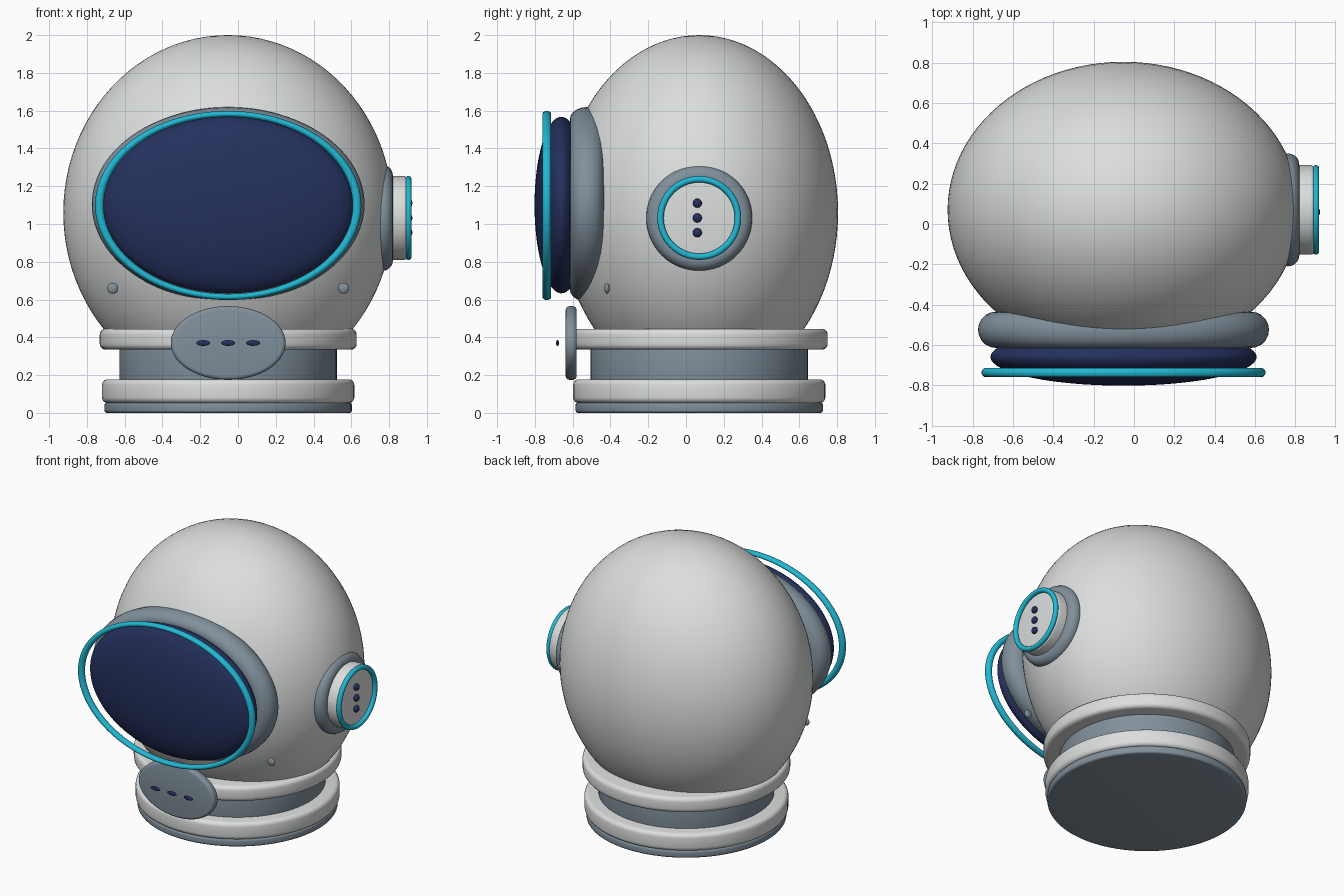
import bpy
from math import pi, radians
from mathutils import Vector

cube = bpy.data.objects.get("Cube")
if cube:
    bpy.data.objects.remove(cube, do_unlink=True)

CX, CY = -0.052, 0.07          # shared axis of shell and neck
FRONT = (pi / 2, 0, 0)         # turns a part's axis to face the front
SIDE = (0, pi / 2, 0)          # turns a part's axis to face sideways


def material(name, rgb):
    m = bpy.data.materials.new(name)
    m.use_nodes = True
    m.diffuse_color = (*rgb, 1)
    bsdf = m.node_tree.nodes["Principled BSDF"]
    bsdf.inputs["Base Color"].default_value = (*rgb, 1)
    bsdf.inputs["Roughness"].default_value = 0.5
    return m


WHITE = material("suit white", (0.72, 0.73, 0.73))
GREY = material("blue grey", (0.22, 0.28, 0.33))
NAVY = material("visor navy", (0.018, 0.03, 0.11))
CYAN = material("trim cyan", (0.015, 0.48, 0.66))


def finish(name, mat, scale=(1, 1, 1)):
    ob = bpy.context.object
    ob.name = name
    ob.scale = scale
    ob.data.materials.append(mat)
    bpy.ops.object.transform_apply(location=False, rotation=False, scale=True)
    return ob


def ellipsoid(name, mat, loc, radii, segments=32, rings=16):
    bpy.ops.mesh.primitive_uv_sphere_add(segments=segments, ring_count=rings,
                                         radius=1, location=loc)
    ob = finish(name, mat, radii)
    bpy.ops.object.shade_smooth()
    return ob


def torus(name, mat, loc, rot, outer, tube, scale=(1, 1, 1)):
    bpy.ops.mesh.primitive_torus_add(location=loc, rotation=rot,
                                     major_segments=96, minor_segments=20,
                                     major_radius=outer - tube, minor_radius=tube)
    ob = finish(name, mat, scale)
    bpy.ops.object.shade_smooth()
    return ob


def disc(name, mat, loc, rot, rx, ry, depth, bevel):
    bpy.ops.mesh.primitive_cylinder_add(vertices=96, radius=1, depth=1,
                                        location=loc, rotation=rot)
    ob = finish(name, mat, (rx, ry, depth))
    mod = ob.modifiers.new("rounded edge", "BEVEL")
    mod.width, mod.segments = bevel, 4
    mod.limit_method, mod.angle_limit = "ANGLE", radians(40)
    bpy.ops.object.modifier_apply(modifier=mod.name)
    bpy.ops.object.shade_smooth_by_angle(angle=radians(35))
    return ob


# Helmet shell
ellipsoid("shell", WHITE, (CX, CY, 1.06), (0.873, 0.735, 0.94), 96, 48)

# Neck stack, bottom to top: name, colour, radius, low z, high z, bevel
for name, mat, r, low, high, bevel in (
        ("base_plate", GREY, 0.655, 0, 0.055, 0.015),
        ("lower_collar", WHITE, 0.668, 0.052, 0.178, 0.03),
        ("neck", GREY, 0.575, 0.15, 0.37, 0.005),
        ("upper_collar", WHITE, 0.68, 0.335, 0.445, 0.03)):
    disc(name, mat, (CX, CY, (low + high) / 2), (0, 0, 0), r, r, high - low, bevel)

# Visor: padded frame, domed glass, bright trim
torus("visor_frame", GREY, (CX, -0.525, 1.104), FRONT, 0.722, 0.09, (1, 0.713, 1))
ellipsoid("visor_glass", NAVY, (CX, -0.66, 1.1), (0.66, 0.142, 0.467), 96, 48)
torus("visor_trim", CYAN, (CX, -0.737, 1.098), FRONT, 0.705, 0.023, (1, 0.71, 1))

# Earpiece on the left side
EAR = Vector((0, CY, 1.032))
torus("ear_pad", GREY, EAR + Vector((0.765, 0, 0)), SIDE, 0.28, 0.055)
disc("ear_cap", WHITE, EAR + Vector((0.82, 0, 0)), SIDE, 0.222, 0.222, 0.146, 0.015)
torus("ear_trim", CYAN, EAR + Vector((0.902, 0, 0)), SIDE, 0.222, 0.017)
for i in (-1, 0, 1):
    ellipsoid(f"ear_dot_{i + 2}", NAVY, EAR + Vector((0.905, -0.01, 0.078 * i)),
              (0.018, 0.024, 0.024))

# Chest plate with its indicator dots
disc("chin_plate", GREY, (CX, -0.608, 0.37), FRONT, 0.304, 0.195, 0.058, 0.02)
for i in (-1, 0, 1):
    ellipsoid(f"chin_dot_{i + 2}", NAVY, (CX + 0.132 * i, -0.68, 0.37),
              (0.037, 0.008, 0.015))

# Studs below the visor
for side, label in ((-1, "right"), (1, "left")):
    ellipsoid(f"stud_{label}", GREY, (CX + 0.611 * side, -0.418, 0.66),
              (0.029, 0.014, 0.029))
